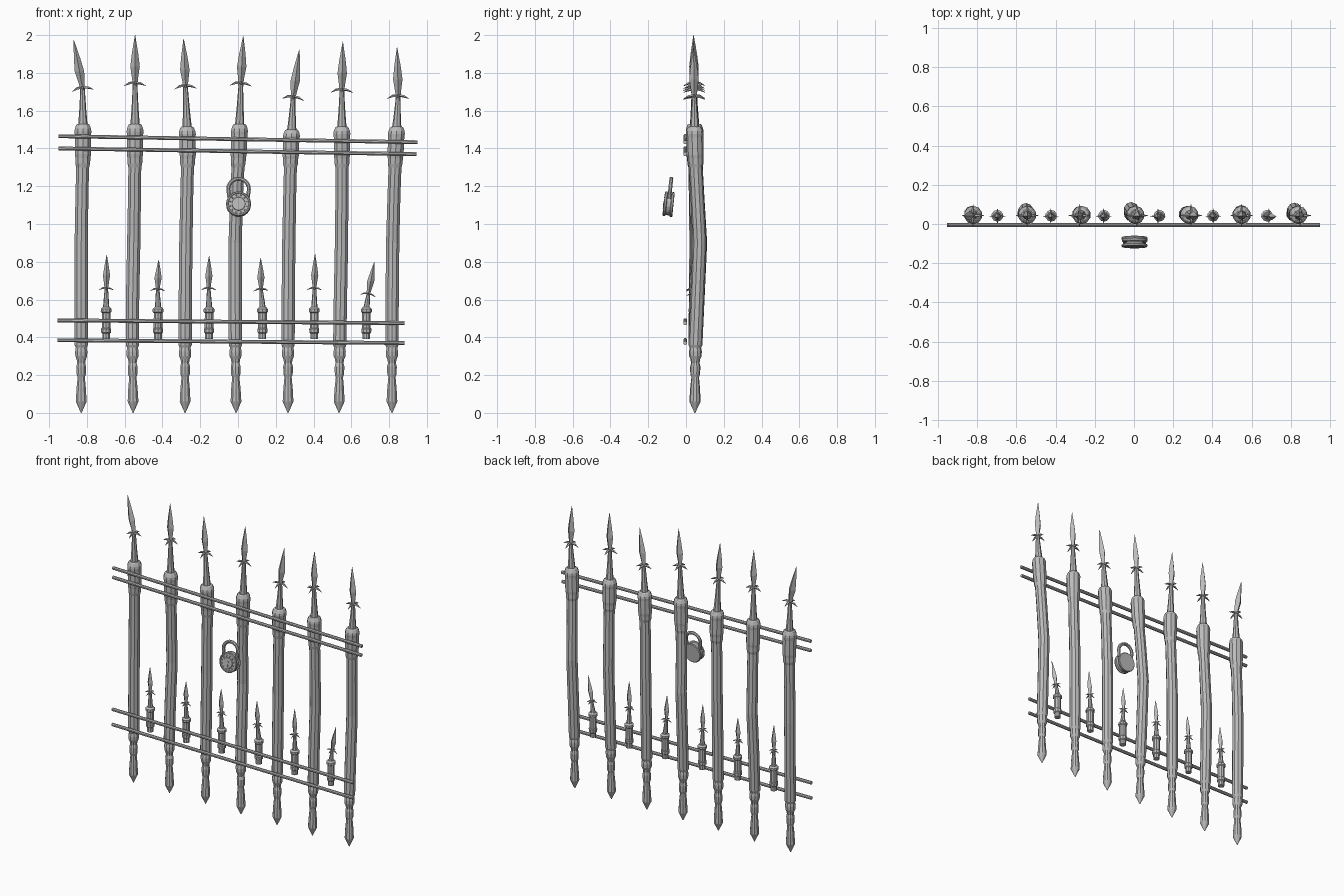
import bpy, bmesh, math
from mathutils import Vector, Matrix

if "Cube" in bpy.data.objects:
    bpy.data.objects.remove(bpy.data.objects["Cube"])

iron = bpy.data.materials.new("iron_grey")
iron.diffuse_color = (0.5, 0.5, 0.5, 1)
iron.use_nodes = True
iron.node_tree.nodes["Principled BSDF"].inputs["Base Color"].default_value = iron.diffuse_color


def finish(bm, name):
    bmesh.ops.recalc_face_normals(bm, faces=bm.faces)
    me = bpy.data.meshes.new(name)
    bm.to_mesh(me)
    bm.free()
    me.materials.append(iron)
    ob = bpy.data.objects.new(name, me)
    bpy.context.collection.objects.link(ob)
    return ob


def interp(x, xs, ys):
    for i in range(len(xs) - 1):
        if x <= xs[i + 1]:
            t = (x - xs[i]) / (xs[i + 1] - xs[i])
            return ys[i] + (ys[i + 1] - ys[i]) * t
    return ys[-1]


def lathe(bm, profile, sides, place, phase=0.0):
    """Stack rings from (z, radius) pairs; place(z) gives each ring's centre."""
    rings = []
    for z, r in profile:
        c = place(z)
        rings.append([bm.verts.new(c + Vector((r * math.cos(a), r * math.sin(a), 0)))
                      for a in [phase + 2 * math.pi * k / sides for k in range(sides)]])
    for lo, hi in zip(rings, rings[1:]):
        for k in range(sides):
            n = (k + 1) % sides
            bm.faces.new((lo[k], lo[n], hi[n], hi[k]))
    bm.faces.new(rings[0][::-1])
    bm.faces.new(rings[-1])


def tube(bm, pts, radii, sides=6):
    """Sweep a round section along points."""
    rings = []
    for i, p in enumerate(pts):
        d = (pts[min(i + 1, len(pts) - 1)] - pts[max(i - 1, 0)]).normalized()
        u = d.cross(Vector((0, 1, 0)) if abs(d.y) < 0.9 else Vector((1, 0, 0))).normalized()
        v = d.cross(u)
        rings.append([bm.verts.new(p + radii[i] * (math.cos(a) * u + math.sin(a) * v))
                      for a in [2 * math.pi * (k + 0.5) / sides for k in range(sides)]])
    for lo, hi in zip(rings, rings[1:]):
        for k in range(sides):
            n = (k + 1) % sides
            bm.faces.new((lo[k], lo[n], hi[n], hi[k]))
    bm.faces.new(rings[0][::-1])
    bm.faces.new(rings[-1])


def barbs(bm, centre, axis, size):
    """Four drooping thorns, square to the leaning spear."""
    rot = Vector((0, 0, 1)).rotation_difference(axis).to_matrix()
    for k in range(4):
        a = k * math.pi / 2
        out = Vector((math.cos(a), math.sin(a), 0))
        pts = [centre + rot @ (size * (out * d + Vector((0, 0, h))))
               for d, h in ((0, 0.004), (0.03, 0.0), (0.058, -0.014))]
        tube(bm, pts, [0.008 * size, 0.007 * size, 0.0008], 5)


# Tall picket outline, on a reference height scale
POST = [(0, .002), (.06, .03), (.13, .026), (.19, .02), (.205, .026), (.245, .027), (.265, .022),
        (.285, .026), (.30, .033), (.325, .034), (.345, .03), (.36, .037), (.6, .037), (.9, .037),
        (1.15, .036), (1.3, .036), (1.32, .041), (1.35, .042), (1.37, .045), (1.47, .045),
        (1.49, .047), (1.505, .045), (1.525, .037), (1.53, .03)]
SHAFT = [(1.52, .025), (1.62, .018), (1.735, .012)]
BLADE = [(1.72, .013), (1.76, .015), (1.83, .025), (1.9, .017), (2.0, .001)]

# x at heights 0, .5, 1, 1.4, barbs, tip; then collar top, barb and tip heights; mid-height y
TALL = [
    ((-.83, -.83, -.83, -.82, -.823, -.87), 1.53, 1.72, 1.975, .055),
    ((-.555, -.56, -.55, -.545, -.545, -.545), 1.53, 1.745, 2.0, .07),
    ((-.28, -.28, -.275, -.265, -.278, -.288), 1.515, 1.73, 1.98, .055),
    ((-.01, -.015, -.015, .005, .015, .028), 1.53, 1.745, 1.995, .075),
    ((.265, .265, .27, .28, .292, .325), 1.50, 1.672, 1.925, .055),
    ((.535, .54, .55, .55, .55, .555), 1.515, 1.71, 1.965, .06),
    ((.815, .815, .82, .835, .848, .842), 1.515, 1.677, 1.935, .072),
]
for i, (xs, collar, barb, tip, ymid) in enumerate(TALL):
    def place(z):
        h = interp(z, (0, 1.3, 1.53, 1.74, 2.0), (0, 1.3, collar, barb, tip))
        return Vector((interp(h, (0, .5, 1, 1.4, barb, tip), xs),
                       interp(h, (0, .36, .9, 1.4, tip), (.047, .05, ymid, .047, .04)), h))
    bm = bmesh.new()
    lathe(bm, POST, 10, place, math.pi / 10)
    lathe(bm, SHAFT, 8, place)
    lathe(bm, BLADE, 4, place)
    barbs(bm, place(1.74), (place(1.9) - place(1.6)).normalized(), 1.0)
    finish(bm, "tall_picket_%d" % (i + 1))

# Short pickets: base x, barb x, tip x, barb z, tip z
S_BODY = [(.39, .021), (.42, .021), (.425, .027), (.445, .028), (.45, .024), (.53, .024),
          (.535, .03), (.55, .03), (.56, .02)]
S_SHAFT = [(.555, .017), (.66, .009)]
S_BLADE = [(.65, .009), (.68, .012), (.725, .019), (.77, .012), (.83, .001)]
SHORT = [(-.70, -.697, -.695, .66, .835), (-.425, -.425, -.42, .655, .81),
         (-.155, -.155, -.153, .66, .83), (.128, .122, .12, .655, .82),
         (.402, .405, .408, .66, .84), (.678, .69, .722, .63, .80)]
for i, (xa, xb, xc, barb, tip) in enumerate(SHORT):
    def place(z):
        h = interp(z, (0, .56, .66, .83), (0, .56, barb, tip))
        return Vector((interp(h, (0, .56, barb, tip), (xa, xa + .002, xb, xc)),
                       interp(h, (0, .56, tip), (.042, .042, .035)), h))
    bm = bmesh.new()
    lathe(bm, S_BODY, 10, place, math.pi / 10)
    lathe(bm, S_SHAFT, 8, place)
    lathe(bm, S_BLADE, 4, place)
    barbs(bm, place(.66), (place(.75) - place(.6)).normalized(), 0.68)
    finish(bm, "short_picket_%d" % (i + 1))

# Four thin horizontal rails across the front
RAILS = [("upper_rail_1", -.95, 1.465, .95, 1.433), ("upper_rail_2", -.95, 1.40, .945, 1.37),
         ("lower_rail_1", -.955, .49, .882, .475), ("lower_rail_2", -.955, .385, .882, .37)]
for name, x0, z0, x1, z1 in RAILS:
    bm = bmesh.new()
    tube(bm, [Vector((x0, -.004, z0)), Vector((x1, -.004, z1))], [.011, .011], 8)
    finish(bm, name)

# Padlock, built upright around its own centre then tilted
lock_pose = Matrix.Translation((.003, -.092, 1.105)) @ Matrix.Rotation(math.radians(-6), 4, 'X')
face_front = Matrix.Rotation(math.radians(90), 4, 'X')   # local z -> -y


def up(z):
    return Vector((0, 0, z))


bm = bmesh.new()
lathe(bm, [(-.026, .062), (-.022, .066), (-.014, .066), (-.010, .059), (.010, .059), (.014, .066),
           (.022, .066), (.026, .062), (.026, .056), (.022, .054), (.022, .036), (.026, .034)],
      24, up)
bm.transform(lock_pose @ face_front)
finish(bm, "padlock_body")

bm = bmesh.new()
for k in range(12):   # rivets around the rim
    a = 2 * math.pi * (k + .5) / 12
    c = Vector((.046 * math.cos(a), .046 * math.sin(a), 0))
    lathe(bm, [(.02, .004), (.025, .004), (.027, .002)], 6, lambda z: c + up(z))
# keyhole plate: round head with a slot below
lathe(bm, [(.025, .009), (.029, .009)], 12, lambda z: Vector((0, .004, z)))
slot = bmesh.ops.create_cube(bm, size=1)["verts"]
bmesh.ops.scale(bm, vec=(.008, .026, .004), verts=slot)
bmesh.ops.translate(bm, vec=(0, -.012, .0268), verts=slot)
bm.transform(lock_pose @ face_front)
finish(bm, "padlock_rivets_and_keyhole")

bm = bmesh.new()
arc = [Vector((.055 * math.cos(math.pi * k / 12), 0, .08 + .055 * math.sin(math.pi * k / 12)))
       for k in range(13)]
pts = [Vector((.048, 0, .03))] + arc + [Vector((-.048, 0, .03))]
tube(bm, pts, [.011] * len(pts), 8)
bm.transform(lock_pose)
finish(bm, "padlock_shackle")
